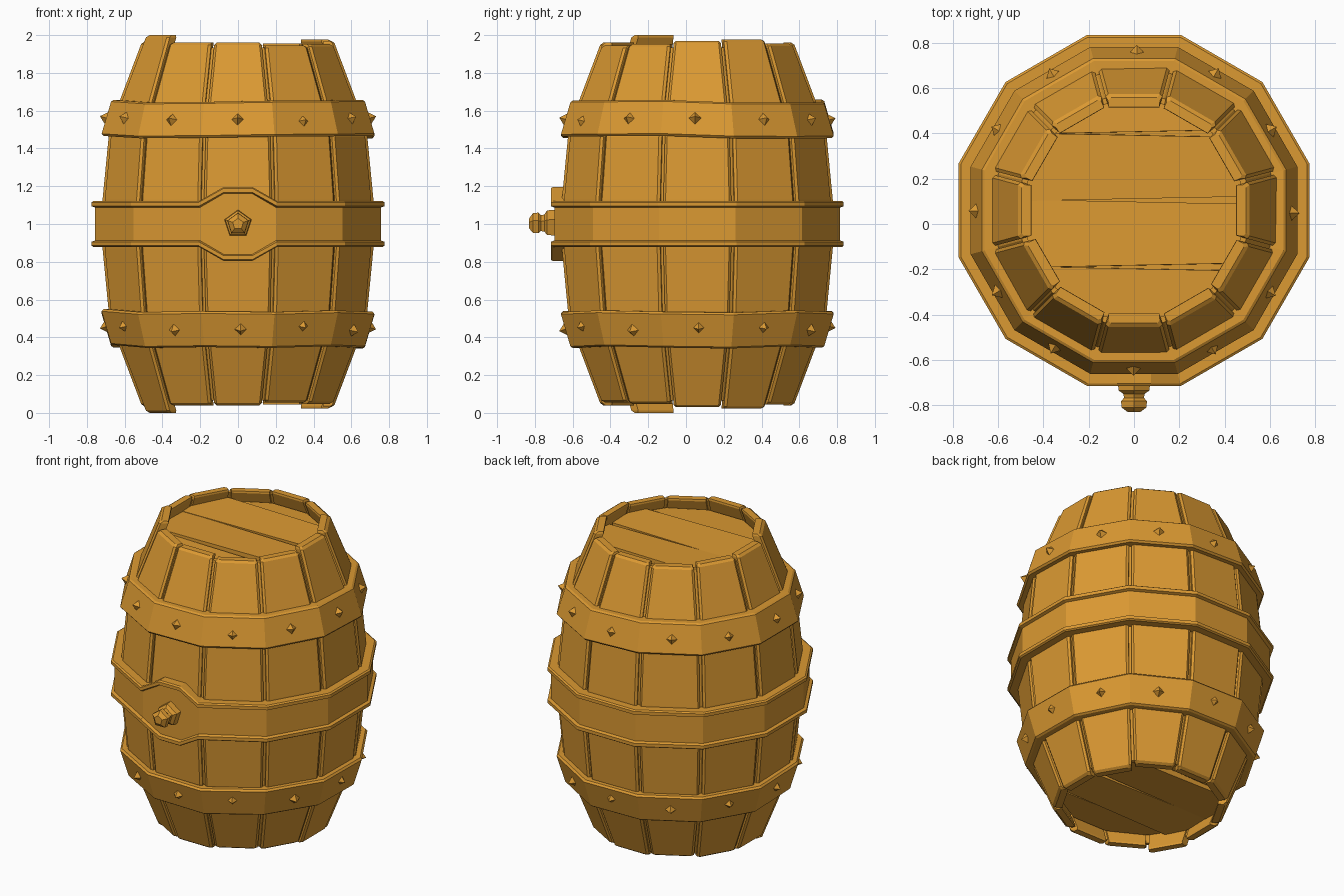
import bpy, bmesh, random
from math import sin, cos, tan, pi, radians
from mathutils import Vector, Matrix

random.seed(4)
cube = bpy.data.objects.get("Cube")
if cube:
    bpy.data.objects.remove(cube, do_unlink=True)

SIDES, STEP = 12, pi / 6
CY = 0.06                      # barrel axis is set back to balance the tap
wood = bpy.data.materials.new("golden_wood")
wood.use_nodes = True
COLOUR = (0.71, 0.32, 0.032, 1)
wood.diffuse_color = COLOUR
wood.node_tree.nodes["Principled BSDF"].inputs["Base Color"].default_value = COLOUR


def finish(bm, name):
    """Turn a bmesh into a flat shaded wooden object."""
    bmesh.ops.recalc_face_normals(bm, faces=bm.faces)
    mesh = bpy.data.meshes.new(name)
    bm.to_mesh(mesh)
    bm.free()
    mesh.materials.append(wood)
    ob = bpy.data.objects.new(name, mesh)
    bpy.context.collection.objects.link(ob)
    return ob


def loft(sections, name, ring=False):
    """Skin equal-length closed sections; cap the ends unless it is a ring."""
    bm = bmesh.new()
    rows = [[bm.verts.new(p) for p in s] for s in sections]
    n = len(rows[0])
    pairs = list(zip(rows, rows[1:])) + ([(rows[-1], rows[0])] if ring else [])
    for a, b in pairs:
        for i in range(n):
            j = (i + 1) % n
            bm.faces.new((a[i], a[j], b[j], b[i]))
    if not ring:
        bm.faces.new(rows[0])
        bm.faces.new(rows[-1])
    return finish(bm, name)


def polar(angle, r, z, t=0.0):
    """Point at radius r along angle, shifted sideways by t."""
    return Vector((r * cos(angle) - t * sin(angle),
                   CY + r * sin(angle) + t * cos(angle), z))


def hoop_ring(profile, name, jitter=0.0):
    """Sweep a (face distance, z) profile around the twelve corners."""
    sections = []
    for k in range(SIDES):
        a = (k + 0.5) * STEP
        dz = random.uniform(-jitter, jitter)
        sections.append([polar(a, r / cos(STEP / 2), z + dz) for r, z in profile])
    return loft(sections, name, ring=True)


def apothem(z):
    """Outer face distance of the staves at height z."""
    curve = [(0, 0.722), (0.13, 0.717), (0.46, 0.685), (0.64, 0.631), (1, 0.495)]
    h = abs(z - 1)
    for (h0, r0), (h1, r1) in zip(curve, curve[1:]):
        if h <= h1:
            return r0 + (r1 - r0) * (h - h0) / (h1 - h0)
    return curve[-1][1]


# Staves: bevelled boards of uneven length
tops = [1.97, 1.978, 1.955, 1.96, 1.95, 1.962, 1.965, 2.0, 1.96, 1.96, 1.945, 1.952]
BEVEL = 0.012
for k, top in enumerate(tops):
    half = [1, 1.13, 1.46, 1.64, top - BEVEL, top]
    heights = [2 - z for z in reversed(half[1:])] + half
    sections = []
    for i, z in enumerate(heights):
        shrink = BEVEL if i in (0, len(heights) - 1) else 0
        a = apothem(z) - shrink
        w = a * tan(STEP / 2) - 0.012 - shrink * 0.6
        inner = a - 0.06 + shrink * 1.5
        wi = inner * tan(STEP / 2) - 0.01
        outline = [(a, w - BEVEL), (a - BEVEL, w), (inner, wi),
                   (inner, -wi), (a - BEVEL, -w), (a, BEVEL - w)]
        sections.append([polar(k * STEP, r, z, t) for r, t in outline])
    loft(sections, f"stave_{k + 1}")

# Recessed shell seen in the gaps between staves
levels = [0.065, 0.36, 0.54, 0.87, 1.13, 1.46, 1.64, 1.935]
shell = [(apothem(z) - 0.025, z) for z in levels]
shell += [(apothem(z) - 0.05, z) for z in reversed(levels)]
hoop_ring(shell, "inner_shell")


def lid_slab(name, y0, y1, z0, z1, tilt=0.0):
    """Part of the round lid between two y cuts."""
    bm = bmesh.new()
    bmesh.ops.create_cone(bm, cap_ends=True, segments=SIDES, radius1=0.49, radius2=0.49,
                          depth=z1 - z0, matrix=Matrix.Rotation(STEP / 2, 4, "Z"))
    for y, side in ((y0, -1), (y1, 1)):
        geom = bm.verts[:] + bm.edges[:] + bm.faces[:]
        cut = bmesh.ops.bisect_plane(bm, geom=geom, plane_co=(0, y, 0),
                                     plane_no=(0.02, side, 0), clear_outer=True)
        edges = [e for e in cut["geom_cut"] if isinstance(e, bmesh.types.BMEdge)]
        if edges:
            bmesh.ops.holes_fill(bm, edges=edges)
    bm.transform(Matrix.Translation((0, CY, (z0 + z1) / 2)) @ Matrix.Rotation(tilt, 4, "X"))
    finish(bm, name)


# Lids at both ends: planks over a backing board
cuts = [-0.6, -0.25, 0.045, 0.34, 0.6]
for end, s in (("top", 1), ("bottom", -1)):
    za, zb = sorted((1 + s * 0.83, 1 + s * 0.86))
    lid_slab(f"{end}_lid_backing", -0.6, 0.6, za, zb)
    za, zb = sorted((1 + s * 0.85, 1 + s * 0.89))
    for i, (y0, y1) in enumerate(zip(cuts, cuts[1:])):
        lid_slab(f"{end}_lid_plank_{i + 1}", y0 + 0.007, y1 - 0.007, za, zb,
                 s * radians((2, -1.5, 2, -2)[i]))

# Upper and lower hoops, each with a rivet on every face
for end, s in (("upper", 1), ("lower", -1)):
    profile = [(0.64, 0.46), (0.712, 0.46), (0.722, 0.472),
               (0.672, 0.642), (0.66, 0.65), (0.60, 0.65)]
    hoop_ring([(r, 1 + s * z) for r, z in profile], f"{end}_hoop", 0.01)
    bm = bmesh.new()
    for k in range(SIDES):
        z = 1 + s * (0.555 + random.uniform(-0.012, 0.012))
        place = (Matrix.Translation(polar(k * STEP, 0.71, z, random.uniform(-0.015, 0.015)))
                 @ Matrix.Rotation(k * STEP, 4, "Z")
                 @ Matrix.Rotation(pi / 2 - s * 0.28, 4, "Y"))
        bmesh.ops.create_cone(bm, segments=4, radius1=0.04, radius2=0, depth=0.044,
                              cap_ends=True, matrix=place)
    finish(bm, f"{end}_hoop_rivets")

# Middle hoop with raised rims, widening into a plate around the tap
rim = [(0.69, 0.122), (0.765, 0.122), (0.775, 0.115), (0.775, 0.094), (0.756, 0.087)]
rim += [(r, -z) for r, z in reversed(rim)]
sections = []
for k in range(SIDES):
    a = (k + 0.5) * STEP
    sections.append([polar(a, r / cos(STEP / 2), 1 + z) for r, z in rim])
    if k == 8:                 # corner just before the front face
        for x in (-0.075, 0.075):
            sections.append([Vector((x, CY - r, 1 + z + (0.074 if z > 0 else -0.074)))
                             for r, z in rim])
loft(sections, "middle_hoop", ring=True)

# Tap: five-sided turned knob on the front
tap = [(-0.66, 0.078), (-0.735, 0.072), (-0.75, 0.05), (-0.768, 0.046),
       (-0.782, 0.06), (-0.81, 0.058), (-0.83, 0.03)]
angles = [pi / 2 + i * 2 * pi / 5 for i in range(5)]
loft([[Vector((r * cos(a), y, 1 + r * sin(a))) for a in angles] for y, r in tap], "tap")
